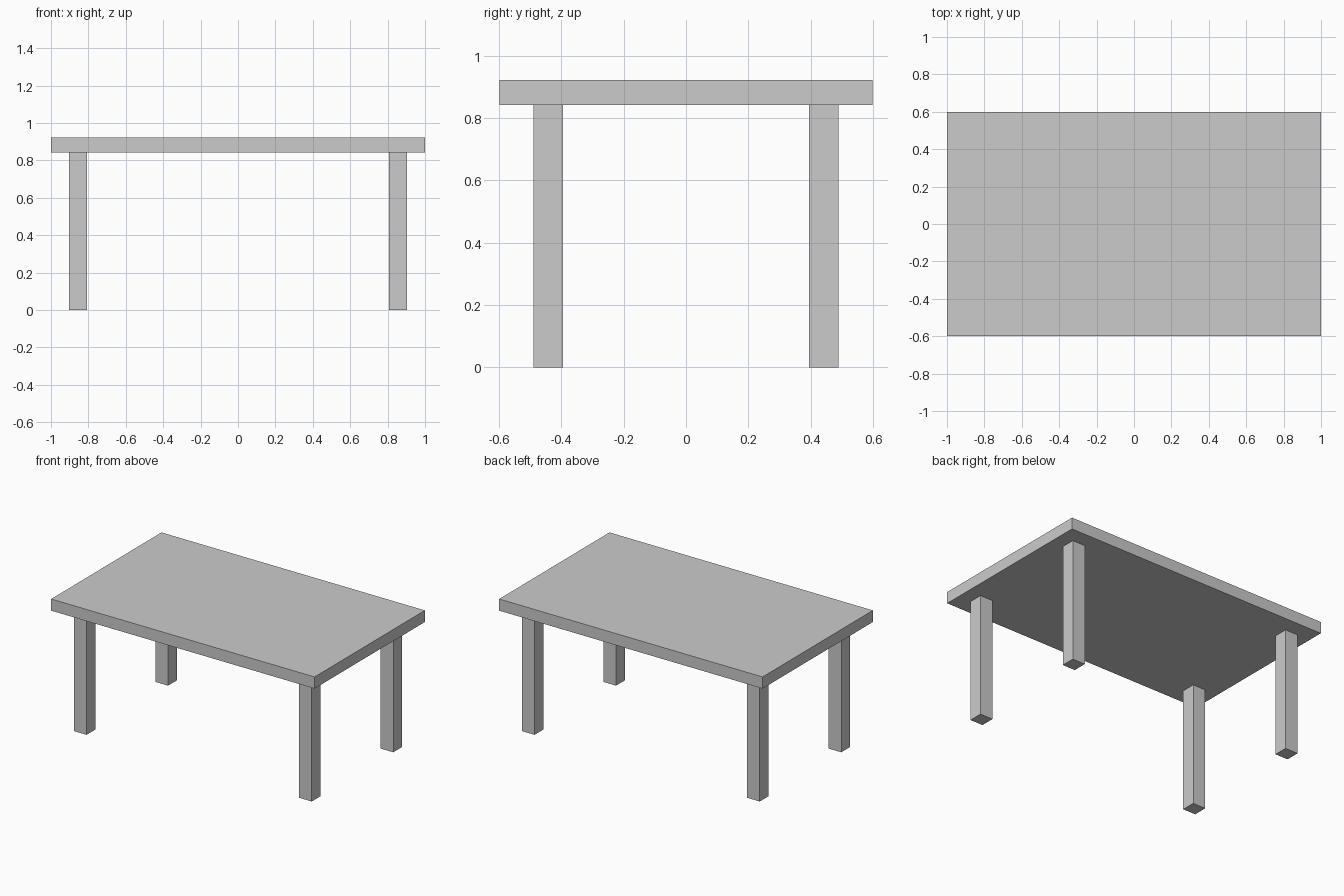
import bpy

if "Cube" in bpy.data.objects:
    bpy.data.objects.remove(bpy.data.objects["Cube"])


def box(name, lo, hi):
    """Axis-aligned box between two corners."""
    centre = [(a + b) / 2 for a, b in zip(lo, hi)]
    size = [b - a for a, b in zip(lo, hi)]
    bpy.ops.mesh.primitive_cube_add(size=1, location=centre)
    obj = bpy.context.object
    obj.name = name
    obj.scale = size
    bpy.ops.object.transform_apply(location=False, rotation=False, scale=True)
    return obj


UNDERSIDE, HEIGHT = 0.842, 0.922
LEG_X, LEG_Y, LEG_HALF = 0.855, 0.442, 0.048

# Table top
box("table_top", (-1, -0.598, UNDERSIDE), (1, 0.598, HEIGHT))

# Four square legs, inset from the corners
for side, sx in (("left", -1), ("right", 1)):
    for end, sy in (("front", -1), ("back", 1)):
        x, y = sx * LEG_X, sy * LEG_Y
        box(f"{end}_{side}_leg",
            (x - LEG_HALF, y - LEG_HALF, 0),
            (x + LEG_HALF, y + LEG_HALF, UNDERSIDE))
